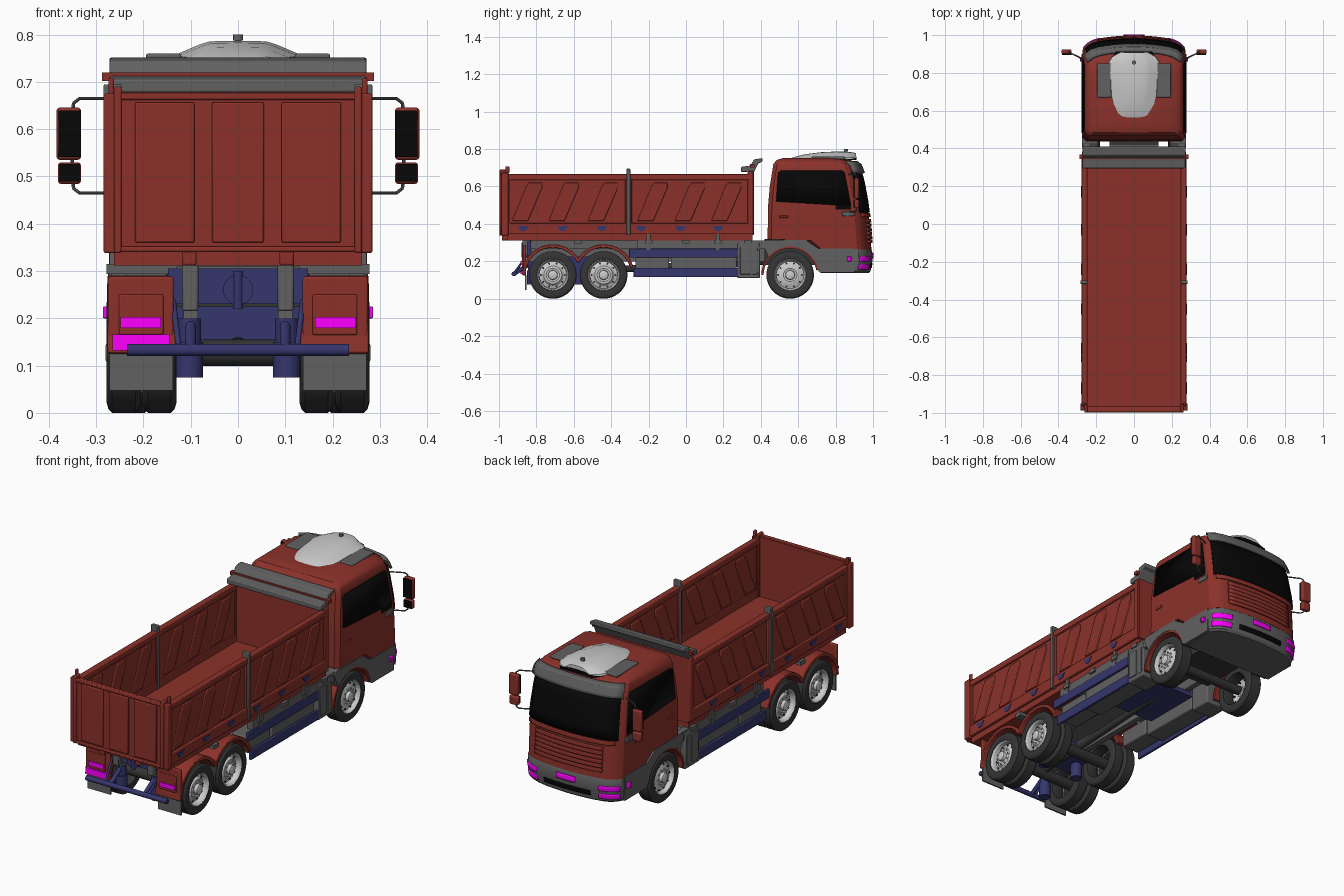
import bpy, bmesh, math
from mathutils import Vector

if "Cube" in bpy.data.objects:
    bpy.data.objects.remove(bpy.data.objects["Cube"])

def material(name, r, g, b):
    m = bpy.data.materials.new(name)
    m.diffuse_color = (r, g, b, 1)
    m.use_nodes = True
    m.node_tree.nodes["Principled BSDF"].inputs["Base Color"].default_value = m.diffuse_color
    return m

RED = material("red_paint", .26, .031, .023)
BLUE = material("blue_steel", .035, .037, .15)
GREY = material("dark_grey", .12, .12, .12)
TYRE = material("rubber", .035, .035, .035)
BLACK = material("black_glass", .002, .002, .002)
LAMP = material("magenta_lamp", 1, .0, 1)

def finish(name, bm, mat=None, mirror=False, bevel=0, solid=0):
    bmesh.ops.recalc_face_normals(bm, faces=bm.faces)
    me = bpy.data.meshes.new(name)
    bm.to_mesh(me); bm.free()
    ob = bpy.data.objects.new(name, me)
    bpy.context.collection.objects.link(ob)
    if mat: me.materials.append(mat)
    if solid:
        s = ob.modifiers.new("Solidify", 'SOLIDIFY'); s.thickness = solid; s.offset = 0
    if bevel:
        b = ob.modifiers.new("Bevel", 'BEVEL'); b.width = bevel; b.segments = 2
    if mirror: ob.modifiers.new("Mirror", 'MIRROR')
    return ob

def boxes(name, items, mat=None, mirror=False, bevel=0):
    bm = bmesh.new()
    for x0, x1, y0, y1, z0, z1 in items:
        vs = bmesh.ops.create_cube(bm, size=1)["verts"]
        for v in vs:
            v.co = ((x0+x1)/2 + v.co.x*(x1-x0), (y0+y1)/2 + v.co.y*(y1-y0), (z0+z1)/2 + v.co.z*(z1-z0))
    return finish(name, bm, mat, mirror, bevel)

def prisms(name, outlines, x0, x1, mat=None, mirror=False, bevel=0):
    # side outlines (y, z) extruded along x
    bm = bmesh.new()
    for pts in outlines:
        f = bm.faces.new([bm.verts.new((x0, y, z)) for y, z in pts])
        new = bmesh.ops.extrude_face_region(bm, geom=[f])["geom"]
        bmesh.ops.translate(bm, vec=(x1-x0, 0, 0), verts=[g for g in new if isinstance(g, bmesh.types.BMVert)])
    return finish(name, bm, mat, mirror, bevel)

def loft(name, rings, mat=None, cap=True, closed=True, mirror=False, solid=0):
    bm = bmesh.new()
    vr = [[bm.verts.new(p) for p in r] for r in rings]
    n = len(vr[0])
    for a, b in zip(vr, vr[1:]):
        for i in range(n if closed else n-1):
            bm.faces.new((a[i], a[(i+1) % n], b[(i+1) % n], b[i]))
    if cap:
        bm.faces.new(vr[0]); bm.faces.new(vr[-1])
    return finish(name, bm, mat, mirror, 0, solid)

def rods(name, segs, mat=None, mirror=False, n=16):
    # straight cylinders: (start, end, radius)
    bm = bmesh.new()
    for a, b, r in segs:
        a, b = Vector(a), Vector(b)
        vs = bmesh.ops.create_cone(bm, cap_ends=True, segments=n, radius1=r, radius2=r, depth=(b-a).length)["verts"]
        q = (b-a).to_track_quat('Z', 'Y')
        for v in vs: v.co = q @ v.co + (a+b)/2
    return finish(name, bm, mat, mirror)

def lathe(name, y, prof, mat, n=40):
    # profile (radius, x) spun about a wheel axle
    rings = [[(x, y + r*math.cos(2*math.pi*i/n), .127 + r*math.sin(2*math.pi*i/n)) for i in range(n)] for r, x in prof]
    return loft(name, rings, mat, cap=False, mirror=True)

def arc(cy, r, a0, a1, n=20):
    return [(cy + r*math.cos(math.radians(a0+(a1-a0)*i/n)), .127 + r*math.sin(math.radians(a0+(a1-a0)*i/n))) for i in range(n+1)]

# ---- wheels ----
def tyre(name, y, x0, x1):
    m = .012
    lathe(name, y, [(.085, x0+.004), (.105, x0), (.119, x0+.004), (.127, x0+m), (.127, x1-m), (.119, x1-.004),
                    (.105, x1), (.085, x1-.004), (.082, x1-.015), (.082, x0+.015), (.085, x0+.004)], TYRE)

def rim(name, y, x, d):
    lathe(name, y, [(.086, x-.07), (.088, x-.003), (.082, x), (.076, x-.008), (.073, x-d), (.058, x-d+.006), (.048, x-.012),
                    (.036, x-.01), (.033, x-.012), (.026, x-.012), (.024, x+.004), (.016, x+.008), (.0005, x+.008)], None)
    ring = lambda r, k: [(y + r*math.cos(2*math.pi*i/k), .127 + r*math.sin(2*math.pi*i/k)) for i in range(k)]
    rods(name + "_bolts", [((x-.014, a, b), (x-.004, a, b), .0035) for a, b in ring(.041, 10)], None, True, 6)
    rods(name + "_holes", [((x-d-.004, a, b), (x-d+.007, a, b), .0055) for a, b in ring(.064, 10)], TYRE, True, 10)

AXLES = (-.712, -.44)
for k, y in enumerate(AXLES):
    tyre(f"rear_tyre_outer_{k}", y, .205, .278)
    tyre(f"rear_tyre_inner_{k}", y, .13, .202)
    rim(f"rear_rim_{k}", y, .272, .03)
tyre("front_tyre", .557, .185, .268)
rim("front_rim", .557, .264, .022)
rods("rear_axles", [((-.25, y, .127), (.25, y, .127), .028) for y in AXLES], TYRE)
rods("front_axle", [((-.22, .557, .127), (.22, .557, .127), .024)], TYRE)

# ---- chassis ----
boxes("chassis_rails", [(.085, .115, -.84, .9, .2, .275)], GREY, True)
boxes("subframe", [(-.13, .13, -.83, .42, .265, .31)], GREY)
boxes("cross_members", [(-.278, .278, y-.02, y+.02, .294, .315) for y in (-.575, -.2, .0, .17, .33)], GREY)
boxes("side_sills", [(.235, .268, -.26, .44, .265, .312)], GREY, True)
boxes("bed_stays", [(.255, .272, y-.01, y+.01, .26, .36) for y in (-.2, .17)], GREY, True)
boxes("side_lockers", [(.15, .25, -.27, -.09, .14, .225), (.15, .252, -.08, .27, .125, .23)], GREY, True, .006)
boxes("step_box", [(.15, .272, .275, .395, .11, .3)], GREY, True, .006)
boxes("step_panels", [(.27, .277, .29, .345, .13, .275), (.27, .275, .355, .385, .13, .275)], GREY, True, .003)
boxes("side_guards", [(.258, .272, -.305, .28, .22, .268), (.258, .272, -.28, .28, .115, .165)], BLUE, True, .003)
boxes("belly_plate", [(-.13, .13, -.02, .3, .17, .195)], BLUE)
rods("drive_shaft", [((0, .45, .2), (0, -.7, .14), .018)], TYRE)
boxes("engine_block", [(-.13, .13, .42, .92, .18, .32)], TYRE)
boxes("rear_cross_plates", [(-.148, .148, -.85, -.83, .23, .305), (-.13, .13, -.66, -.5, .155, .225)], BLUE)
rods("air_springs", [s for y in (-.82, -.575) for s in
     (((.103, y, .075), (.103, y, .15), .029), ((.103, y, .15), (.103, y, .2), .025))], BLUE, True, 24)
boxes("hinge_arms", [(.084, .118, -.875, -.83, .215, .335)], GREY, True, .005)
rods("tow_hitch", [((0, -.84, .26), (0, -.875, .26), .032), ((0, -.868, .22), (0, -.868, .3), .011)], BLUE)
rods("rear_bar", [((-.235, -.92, .133), (.235, -.92, .133), .013)], BLUE)
rods("rear_bar_arms", [((.1, -.92, .133), (.1, -.83, .19), .011), ((.125, -.92, .135), (.14, -.83, .26), .006)], BLUE, True)

# ---- rear mudguards and lamps ----
for k, (a0, a1) in enumerate(((27, 180), (15, 153))):
    y = AXLES[k]
    prisms(f"rear_mudguard_{k}", [arc(y, .164, a0, a1) + arc(y, .146, a1, a0)], .132, .276, RED, True, .003)
boxes("mudguard_back", [(.136, .275, -.872, -.855, .125, .288)], RED, True, .005)
boxes("lamp_housing", [(.158, .252, -.878, -.868, .165, .25)], RED, True, .003)
boxes("tail_lamp", [(.163, .249, -.884, -.874, .18, .203)], LAMP, True)
boxes("rear_plate", [(-.265, -.145, -.886, -.87, .132, .166)], LAMP)
boxes("mud_flap", [(.138, .272, -.862, -.854, .047, .127)], GREY, True)

# ---- tipper bed ----
boxes("bed_underframe", [(-.262, .262, -.955, .355, .312, .348)], RED)
boxes("bed_floor", [(-.265, .265, -.97, .355, .345, .362)], RED)
boxes("bed_side", [(.252, .266, -.965, .355, .345, .66)], RED, True)
boxes("bed_side_rails", [(.246, .277, -.965, .355, .635, .666), (.25, .277, -.965, .355, .345, .405),
      (.25, .277, -.965, -.94, .345, .66), (.25, .277, .33, .36, .345, .68), (.25, .275, -.325, -.29, .345, .66)], RED, True, .004)
ribs = [[(y, .415), (y+.085, .415), (y+.16, .59), (y+.16, .622), (y+.09, .622), (y+.075, .6)] for y in (-.93, -.735, -.525, -.26, -.06, .135)]
prisms("bed_side_ribs", ribs, .245, .273, RED, True, .004)
boxes("side_posts", [(.246, .284, -.317, -.298, .34, .695)], GREY, True, .003)
prisms("bed_hinges", [[(y-.03, .388), (y+.03, .388), (y+.012, .362), (y-.012, .362)]
       for y in (-.87, -.66, -.45, -.24, -.03, .17)], .265, .28, BLUE, True)
boxes("headboard", [(-.268, .268, .345, .363, .34, .71), (-.288, .288, .343, .367, .702, .72)], RED)
prisms("cab_guard", [[(.295, .678), (.295, .705), (.345, .712), (.365, .745), (.41, .752), (.41, .735), (.385, .722), (.365, .68)]],
       -.272, .272, GREY, False, .004)
boxes("tailgate", [(-.25, .25, -.985, -.965, .34, .675)], RED)
boxes("tailgate_rim", [(-.252, .252, -.997, -.975, .662, .677), (-.252, .252, -.997, -.975, .34, .352)], RED, False, .004)
boxes("tailgate_panels", [(a, b, -.994, -.98, .36, .657) for a, b in ((-.218, -.092), (-.055, .055), (.092, .218))], RED, False, .004)
boxes("tailgate_posts", [(.248, .284, -.988, -.95, .338, .675), (.246, .262, -.998, -.955, .338, .69), (.262, .274, -.965, -.945, .67, .708),
      (.088, .118, -.985, -.94, .312, .345)], RED, True, .004)

# ---- cab body ----
def lerp(table, z):
    for (a, p), (b, q) in zip(table, table[1:]):
        if z <= b: return p + (q-p)*max(0, (z-a)/(b-a))
    return table[-1][1]

FRONT = [(.135, .985), (.22, .996), (.3, .988), (.42, .98), (.5, .972), (.66, .942), (.72, .918), (.742, .88), (.752, .82)]
WIDTH = [(.135, .266), (.3, .273), (.5, .274), (.7, .262), (.728, .252), (.742, .235), (.752, .2)]
BACK = [(.318, .436), (.55, .44), (.72, .467), (.742, .485), (.752, .52)]
T = [-1, -.96, -.9, -.82, -.7, -.5, -.25, 0, .25, .5, .7, .82, .9, .96, 1]

def nose(t, z, off=0):
    return (t*(lerp(WIDTH, z)+off*abs(t)), lerp(FRONT, z) - .035*t*t - .04*abs(t)**10 + off, z)

def ring(z, yb, off=0):
    w = lerp(WIDTH, z) + off
    return [nose(t, z, off) for t in T] + [(w, yb+.02, z), (w-.02, yb, z), (.02-w, yb, z), (-w, yb+.02, z)]

loft("cab_body", [ring(.262, .71), ring(.31, .65)] +
     [ring(z, lerp(BACK, z)) for z in (.318, .42, .5, .6, .66, .70, .72, .732, .742, .752)], RED)
loft("front_bumper", [ring(z, .72, o) for z, o in ((.137, -.008), (.147, .0), (.2, .003), (.25, .003), (.268, -.003))], GREY)
prisms("front_wing", [[(.405, .3), (.43, .314), (.64, .314), (.71, .268), (.9, .268), (.9, .14), (.72, .14)] +
       arc(.557, .152, 8, 140)], .19, .275, GREY, True)
prisms("front_wheel_arch", [arc(.557, .154, 10, 180) + arc(.557, .142, 180, 10)], .18, .272, RED, True)

def patch(name, t0, t1, z0, z1, mat, off=.003, thick=.008, mirror=False, n=14, m=4):
    # panel that follows the curved cab front
    loft(name, [[nose(t0+(t1-t0)*i/n, z0+(z1-z0)*j/m, off) for i in range(n+1)] for j in range(m+1)],
         mat, cap=False, closed=False, mirror=mirror, solid=thick)

patch("windscreen", -.93, .93, .462, .682, BLACK)
patch("sun_visor", -.95, .95, .672, .732, GREY, .014, .012)
patch("grille_recess", -.68, .68, .30, .425, TYRE, .0, .006)
for k in range(6):
    patch(f"grille_slat_{k}", -.7, .7, .297+k*.022, .315+k*.022, RED, .005, .01)
patch("wiper_panel", -.9, .9, .437, .458, RED, .004, .008)
patch("bumper_intake", -.5, .5, .165, .19, BLACK, .002, .006)
patch("front_plate", -.2, .2, .215, .243, LAMP, .005, .006)
for k, z in enumerate((.158, .2)):
    patch(f"headlamp_{k}", .66, .985, z, z+.026, LAMP, .002, .008, True)
boxes("side_marker", [(.268, .286, .86, .885, .2, .225)], LAMP, True, .003)
boxes("side_vent", [(.268, .279, .835, .9, .442, .466)], GREY, True, .003)
boxes("door_handle", [(.27, .278, .5, .545, .432, .445)], RED, True, .003)

# side windows lie on the tapered cab side
bm = bmesh.new()
bm.faces.new([bm.verts.new((lerp(WIDTH, z)+.001, y, z)) for y, z in
              ((.482, .52), (.776, .502), (.81, .5), (.882, .5), (.848, .675), (.835, .685), (.51, .685), (.492, .675))])
finish("side_window", bm, BLACK, True, 0, .006)
boxes("window_corner", [(.27, .2765, .80, .882, .476, .503)], BLACK, True)

# ---- roof ----
SECT = [(-1, 0), (-.97, .2), (-.63, .72), (-.56, .82), (-.42, .97), (0, 1), (.42, .97), (.56, .82), (.63, .72), (.97, .2), (1, 0)]
loft("roof_deflector", [[(s*w, y, .747+h*k) for s, k in SECT] for y, w, h in
     ((.56, .075, .003), (.575, .09, .01), (.64, .112, .026), (.72, .132, .036), (.8, .142, .04), (.85, .138, .039), (.885, .118, .036), (.908, .075, .032))])
loft("deflector_slot", [[(s*w, y, .742+h*k) for s, k in SECT] for y, w, h in ((.86, .13, .022), (.912, .095, .018))], BLACK)
boxes("roof_flaps", [(.12, .195, .67, .85, .745, .76)], GREY, True, .005)
rods("roof_beacon", [((0, .855, .77), (0, .855, .79), .006), ((0, .855, .788), (0, .855, .8), .011)], GREY)

# ---- mirrors ----
boxes("mirror_housing", [(.332, .384, .9, .925, .535, .646), (.332, .381, .9, .925, .484, .53)], RED, True, .007)
boxes("mirror_glass", [(.332, .38, .896, .902, .541, .64), (.335, .378, .896, .902, .489, .526)], BLACK, True)
arm = [(.262, .87, .665), (.335, .905, .665), (.348, .912, .655), (.352, .912, .56), (.348, .912, .475), (.335, .905, .465), (.268, .87, .465)]
rods("mirror_arm", [(a, b, .0035) for a, b in zip(arm, arm[1:])], GREY, True, 8)

# smooth shading with crisp edges
for ob in bpy.context.collection.objects:
    ob.select_set(ob.type == 'MESH')
    bpy.context.view_layer.objects.active = ob
bpy.ops.object.shade_smooth_by_angle(angle=math.radians(28))
